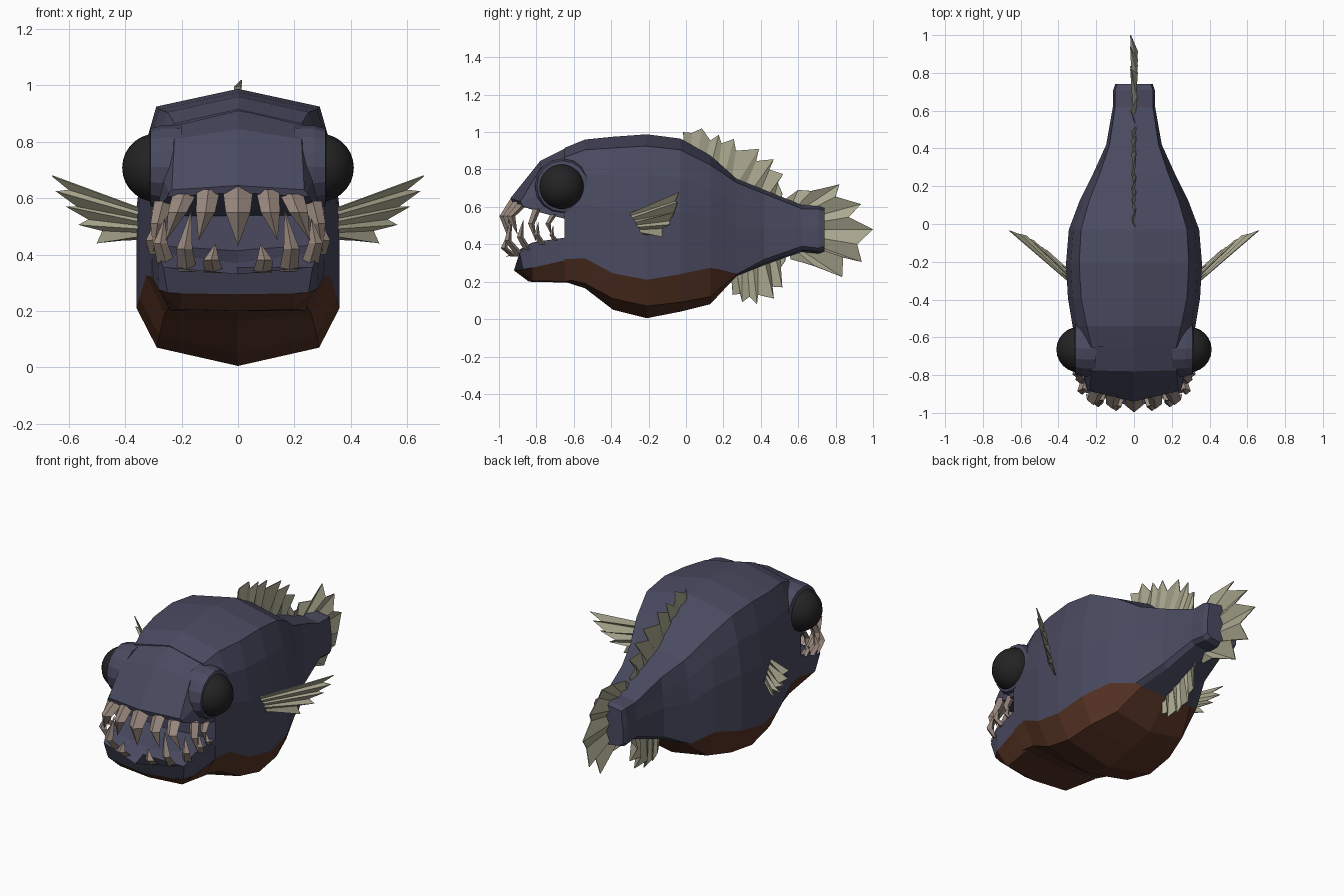
import bpy, bmesh, math
from mathutils import Vector


def material(name, rgb):
    m = bpy.data.materials.new(name)
    m.diffuse_color = (*rgb, 1)
    return m


NAVY = material("navy skin", (0.068, 0.068, 0.118))
BROWN = material("brown belly", (0.095, 0.034, 0.018))
FIN = material("pale fin", (0.40, 0.39, 0.275))
TOOTH = material("dull tooth", (0.33, 0.255, 0.215))
BLACK = material("black eye", (0.017, 0.017, 0.017))


def finish(name, bm, mats):
    bmesh.ops.remove_doubles(bm, verts=bm.verts, dist=0.0005)
    bmesh.ops.recalc_face_normals(bm, faces=bm.faces)
    me = bpy.data.meshes.new(name)
    bm.to_mesh(me)
    bm.free()
    for m in mats:
        me.materials.append(m)
    ob = bpy.data.objects.new(name, me)
    bpy.context.collection.objects.link(ob)
    return ob


def loft(name, halves, brown=lambda ring, row: False):
    """Skin half sections (centre top to centre bottom), mirrored in x."""
    bm = bmesh.new()
    rings = []
    for half in halves:
        full = list(half) + [(-x, y, z) for x, y, z in half[-2:0:-1]]
        rings.append([bm.verts.new(p) for p in full])
    n = len(rings[0])
    for i in range(len(rings) - 1):
        for j in range(n):
            k = (j + 1) % n
            f = bm.faces.new((rings[i][j], rings[i][k], rings[i + 1][k], rings[i + 1][j]))
            f.material_index = int(brown(i, min(j, n - 1 - j)))
    bm.faces.new(rings[0])
    bm.faces.new(rings[-1])
    return finish(name, bm, [NAVY, BROWN])


# Body: y, top, shoulder z, shoulder x, half width, belly line, low corner, bottom
body_rows = [
    (-0.65, 0.915, 0.865, 0.225, 0.305, 0.32, 0.215, 0.20),
    (-0.54, 0.96, 0.905, 0.25, 0.325, 0.325, 0.19, 0.165),
    (-0.39, 0.975, 0.915, 0.28, 0.35, 0.245, 0.11, 0.05),
    (-0.21, 0.988, 0.925, 0.29, 0.36, 0.21, 0.07, 0.005),
    (-0.03, 0.965, 0.905, 0.28, 0.345, 0.24, 0.09, 0.04),
    (0.13, 0.875, 0.825, 0.235, 0.285, 0.275, 0.12, 0.08),
    (0.27, 0.75, 0.73, 0.18, 0.215, 0.24, 0.235, 0.23),
    (0.42, 0.69, 0.67, 0.13, 0.147, 0.32, 0.30, 0.29),
    (0.62, 0.61, 0.59, 0.1, 0.112, 0.39, 0.37, 0.36),
    (0.71, 0.605, 0.59, 0.1, 0.11, 0.38, 0.36, 0.35),
    (0.74, 0.595, 0.58, 0.09, 0.1, 0.39, 0.37, 0.36),
]
sections = []
for y, zt, zs, xs, w, zb, zl, z0 in body_rows:
    sections.append([(0, y, zt), (xs, y, zs), (0.93 * w, y, zs + 0.22 * (zb - zs)),
                     (w, y, zs + 0.5 * (zb - zs)), (w, y, zb), (0.8 * w, y, zl), (0, y, z0)])
loft("body", sections, lambda i, row: i < 6 and row >= 4)

# Snout and upper lip
loft("snout", [
    [(0, -.62, .925), (.23, -.62, .87), (.30, -.62, .70), (.30, -.62, .53), (0, -.62, .53)],
    [(0, -.78, .845), (.225, -.775, .81), (.27, -.77, .68), (.28, -.76, .565), (0, -.78, .575)],
    [(0, -.94, .645), (.235, -.885, .63), (.245, -.88, .62), (.25, -.875, .605), (0, -.93, .62)],
])

# Lower jaw with brown underside
loft("lower_jaw", [
    [(0, -.62, .42), (.31, -.62, .44), (.305, -.62, .32), (.24, -.62, .20), (0, -.62, .195)],
    [(0, -.84, .37), (.285, -.82, .41), (.28, -.82, .275), (.205, -.82, .205), (0, -.84, .20)],
    [(0, -.97, .33), (.265, -.89, .355), (.25, -.87, .265), (.2, -.885, .262), (0, -.92, .26)],
], lambda i, row: row in (2, 3))

# Eyes and their sockets
for side, label in ((1, "right"), (-1, "left")):
    profile = [(0.2, 0.15), (0.27, 0.148), (0.31, 0.137), (0.315, 0.11), (0.26, 0.09)]
    bm = bmesh.new()
    n = 16
    rings = [[bm.verts.new((side * x, -0.66 + r * math.cos(a), 0.71 + r * math.sin(a)))
              for a in (2 * math.pi * k / n for k in range(n))] for x, r in profile]
    for a, b in zip(rings, rings[1:]):
        for k in range(n):
            bm.faces.new((a[k], a[(k + 1) % n], b[(k + 1) % n], b[k]))
    bm.faces.new(rings[0])
    bm.faces.new(rings[-1])
    finish(label + "_eye_socket", bm, [NAVY])

    bpy.ops.mesh.primitive_uv_sphere_add(segments=24, ring_count=14, radius=0.121,
                                         location=(side * 0.29, -0.665, 0.708))
    eye = bpy.context.object
    eye.name = label + "_eye"
    eye.data.materials.append(BLACK)
    bpy.ops.object.shade_smooth()


# Teeth: four sided, bent at the middle
def tooth(bm, base, mid, tip, w):
    rings = []
    for p, r in ((base, w), (mid, w * 0.8)):
        rings.append([bm.verts.new((p[0] + r * dx, p[1] + r * 0.8 * dy, p[2]))
                      for dx, dy in ((-1, 0.3), (0, -0.7), (1, 0.3), (0, 1))])
    end = bm.verts.new(tip)
    bm.faces.new(rings[0])
    for k in range(4):
        j = (k + 1) % 4
        bm.faces.new((rings[0][k], rings[0][j], rings[1][j], rings[1][k]))
        bm.faces.new((rings[1][k], rings[1][j], end))


upper = [
    ((.105, -.90, .63), (.115, -.96, .55), (.14, -.94, .45), .042),
    ((.19, -.88, .615), (.215, -.94, .55), (.255, -.90, .45), .042),
    ((.265, -.80, .59), (.285, -.83, .51), (.30, -.80, .41), .032),
    ((.28, -.71, .56), (.285, -.74, .51), (.285, -.72, .45), .026),
]
lower = [
    ((.085, -.92, .335), (.095, -.975, .38), (.08, -.96, .44), .035),
    ((.18, -.89, .34), (.19, -.955, .42), (.165, -.93, .56), .035),
    ((.255, -.85, .37), (.275, -.89, .44), (.26, -.87, .53), .032),
    ((.285, -.77, .40), (.305, -.80, .45), (.295, -.79, .52), .028),
    ((.29, -.70, .42), (.30, -.72, .45), (.285, -.71, .50), .022),
]
for name, rows in (("upper_teeth", upper), ("lower_teeth", lower)):
    bm = bmesh.new()
    for base, mid, tip, w in rows:
        for s in (1, -1):
            tooth(bm, *[(s * p[0], p[1], p[2]) for p in (base, mid, tip)], w)
    if name == "upper_teeth":
        tooth(bm, (0, -.91, .64), (0, -.973, .55), (0, -.95, .43), .055)
    finish(name, bm, [TOOTH])


# Fins: pleated sheets from a straight root to a jagged edge
def fin(name, root_a, root_b, edge):
    bm = bmesh.new()
    a, b = Vector(root_a), Vector(root_b)
    m = len(edge) - 1
    roots = [bm.verts.new(a.lerp(b, i / m)) for i in range(m + 1)]
    tips = [bm.verts.new(p) for p in edge]
    for i in range(m):
        bm.faces.new((roots[i], roots[i + 1], tips[i + 1], tips[i]))
    ob = finish(name, bm, [FIN])
    mod = ob.modifiers.new("thickness", "SOLIDIFY")
    mod.thickness = 0.005
    mod.offset = 0


def flat_fin(name, root_a, root_b, edge, wave):
    fin(name, (0, *root_a), (0, *root_b),
        [(wave * (-1) ** i, y, z) for i, (y, z) in enumerate(edge)])


flat_fin("dorsal_fin", (-.01, .92), (.5, .6), [
    (-.015, 1.0), (.03, .995), (.085, 1.02), (.13, .955), (.175, .985), (.19, .94), (.256, .963),
    (.267, .90), (.39, .91), (.375, .845), (.47, .855), (.445, .80), (.52, .775), (.49, .73),
    (.515, .67)], 0.012)
flat_fin("anal_fin", (.24, .26), (.53, .38), [
    (.25, .13), (.29, .135), (.30, .09), (.34, .12), (.38, .08), (.385, .13), (.47, .11),
    (.445, .175), (.515, .17), (.475, .235), (.53, .31)], 0.012)
flat_fin("tail_fin", (.55, .59), (.55, .38), [
    (.50, .62), (.60, .69), (.67, .685), (.82, .72), (.80, .655), (.935, .615), (.87, .545),
    (1.0, .48), (.915, .40), (.94, .305), (.84, .33), (.835, .225), (.685, .285), (.56, .32)],
    0.018)
ribs = [(.66, -.035, .68), (.60, -.07, .63), (.645, -.045, .625), (.57, -.075, .57),
        (.61, -.06, .57), (.53, -.10, .525), (.565, -.085, .505), (.48, -.14, .485),
        (.50, -.125, .44), (.46, -.15, .45)]
for s, label in ((1, "right"), (-1, "left")):
    fin(label + "_pectoral_fin", (s * .335, -.315, .56), (s * .335, -.25, .455),
        [(s * x, y + 0.012 * (i % 2), z) for i, (x, y, z) in enumerate(ribs)])
